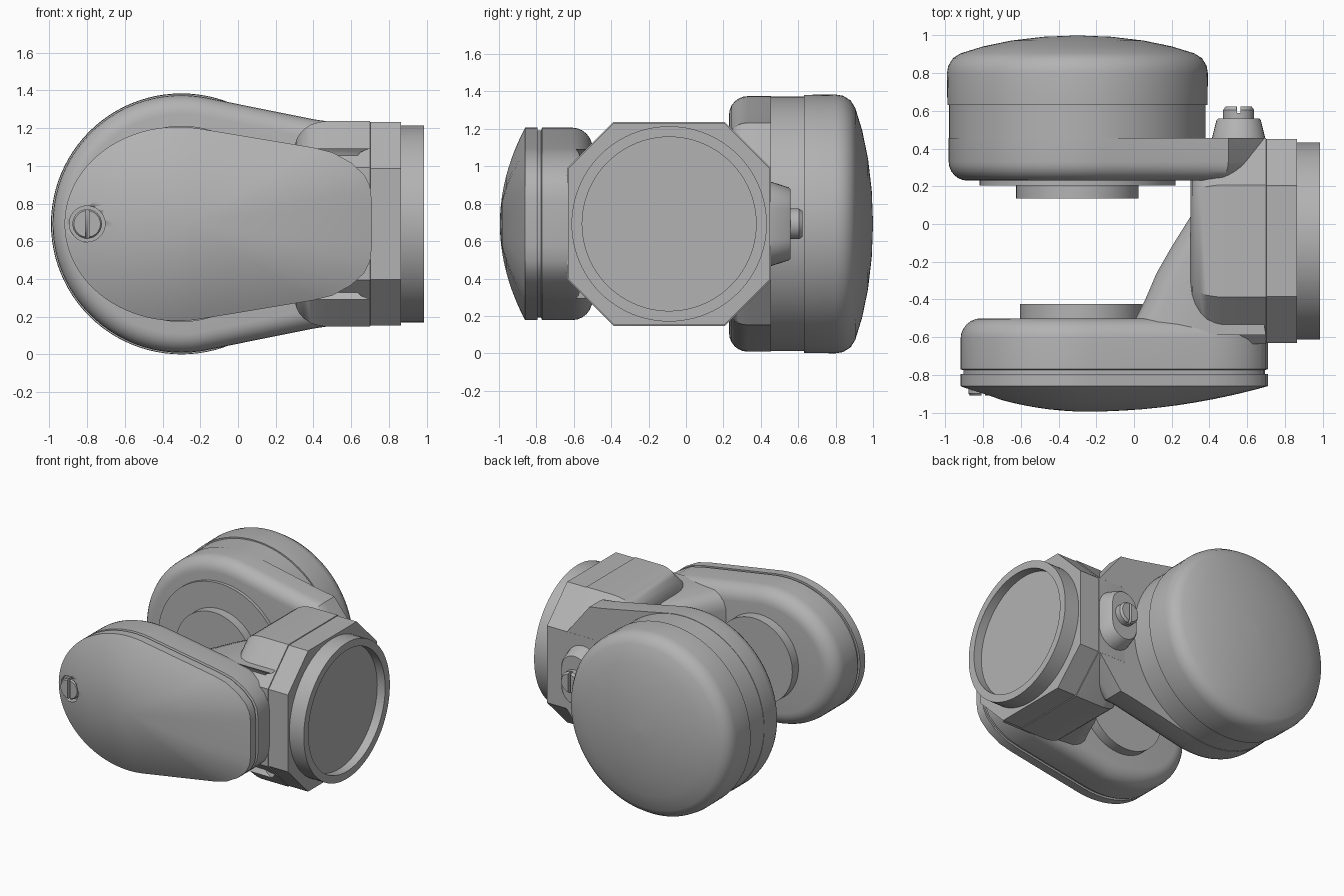
import bpy, bmesh, math
from mathutils import Vector

if "Cube" in bpy.data.objects:
    bpy.data.objects.remove(bpy.data.objects["Cube"])

CZ = 0.692          # height of the main axis
DRUM_X = -0.3       # drum axis
HUB_Y = -0.09       # hub axis

grey = bpy.data.materials.new("plain grey")
grey.use_nodes = True
COLOUR = (0.45, 0.45, 0.45, 1)
grey.diffuse_color = COLOUR
grey.node_tree.nodes["Principled BSDF"].inputs["Base Color"].default_value = COLOUR


def loft(name, rings):
    """Skin a list of equal-length point rings and cap both ends."""
    bm = bmesh.new()
    rows = [[bm.verts.new(p) for p in ring] for ring in rings]
    n = len(rows[0])
    for a, b in zip(rows, rows[1:]):
        for i in range(n):
            j = (i + 1) % n
            bm.faces.new((a[i], a[j], b[j], b[i]))
    bm.faces.new(rows[0])
    bm.faces.new(rows[-1])
    bmesh.ops.recalc_face_normals(bm, faces=bm.faces)
    me = bpy.data.meshes.new(name)
    bm.to_mesh(me)
    bm.free()
    me.shade_smooth()
    me.set_sharp_from_angle(angle=math.radians(32))
    me.materials.append(grey)
    ob = bpy.data.objects.new(name, me)
    bpy.context.collection.objects.link(ob)
    return ob


def along_y(outline, y):
    return [(p[0], y, p[1]) for p in outline]


def circle(cx, cz, r, n=96):
    return [(cx + r * math.cos(math.tau * i / n), cz + r * math.sin(math.tau * i / n))
            for i in range(n)]


def lathe_y(name, cx, profile, cz=CZ, n=96):
    return loft(name, [along_y(circle(cx, cz, max(r, 0.002), n), y) for r, y in profile])


def inset(outline, d):
    """Move every point of a counter-clockwise outline inwards."""
    pts = [Vector(p) for p in outline]
    out = []
    for i, p in enumerate(pts):
        t = (pts[(i + 1) % len(pts)] - pts[i - 1]).normalized()
        out.append(p + Vector((-t.y, t.x)) * d)
    return out


def rounded_start(outline, y, r, sign):
    """Rings for a rounded edge that starts at y and grows along sign."""
    rings = []
    for k in range(7):
        a = k / 6 * math.pi / 2
        rings.append(along_y(inset(outline, r * (1 - math.sin(a))),
                             y + sign * r * (1 - math.cos(a))))
    return rings


def teardrop(cx, rx, rz, start, tail, n=48):
    """Round left end plus a tail given by its upper half, mirrored in z."""
    pts = [(x, CZ - h) for x, h in reversed(tail)]
    pts = [(x, CZ + h) for x, h in tail[::-1]]
    for i in range(n + 1):
        a = start + (math.tau - 2 * start) * i / n
        pts.append((cx + rx * math.cos(a), CZ + rz * math.sin(a)))
    return pts + [(x, CZ - h) for x, h in tail]


def boolean_cut(target, cutter):
    mod = target.modifiers.new("cut", 'BOOLEAN')
    mod.operation = 'DIFFERENCE'
    mod.solver = 'EXACT'
    mod.object = cutter
    cutter.hide_render = True
    cutter.hide_viewport = True
    cutter.display_type = 'WIRE'


# Rear drum: body and domed cover
lathe_y("rear_drum_body", DRUM_X, [(0.6, 0.3), (0.68, 0.32), (0.68, 0.64)])
lathe_y("rear_drum_cover", DRUM_X,
        [(0.69, 0.63), (0.692, 0.8), (0.685, 0.84), (0.66, 0.88), (0.62, 0.905),
         (0.5, 0.942), (0.35, 0.973), (0.18, 0.993), (0, 1.0)])

# Rear arm: teardrop plate with a rounded inner edge
rear = teardrop(DRUM_X, 0.683, 0.683, math.radians(77),
                [(0.1, 0.615), (0.4, 0.555), (0.5, 0.54), (0.69, 0.3)])
loft("rear_arm", rounded_start(rear, 0.23, 0.1, 1) + [along_y(rear, 0.455)])
lathe_y("rear_pad", DRUM_X, [(0.52, 0.26), (0.52, 0.205)])
lathe_y("rear_boss", DRUM_X, [(0.325, 0.22), (0.325, 0.135)])

# Front arm: teardrop body, groove and domed cover
front = teardrop(-0.32, 0.6, 0.515, math.radians(80),
                 [(0.1, 0.455), (0.4, 0.405), (0.5, 0.38), (0.6, 0.325),
                  (0.67, 0.26), (0.7, 0.2), (0.71, 0.12)])
loft("front_arm", rounded_start(front, -0.5, 0.11, -1)
     + [along_y(front, -0.77), along_y(inset(front, 0.015), -0.775),
        along_y(inset(front, 0.015), -0.81)])


def dome_ring(s):
    c = Vector((-0.25, CZ))
    return along_y([c + (Vector(p) - c) * s for p in front], -0.86 - 0.135 * (1 - s * s))


cover = loft("front_cover", [along_y(front, -0.795)]
             + [dome_ring(s) for s in (1, 0.95, 0.88, 0.8, 0.7, 0.6, 0.5, 0.4, 0.3, 0.2, 0.1, 0.01)])
lathe_y("front_boss", -0.28, [(0.325, -0.52), (0.325, -0.425)])

# Slotted screw sunk into the front cover
SCREW_X = -0.8
boolean_cut(cover, lathe_y("screw_hole_cutter", SCREW_X, [(0.095, -0.85), (0.095, -1.1)], n=40))
screw = lathe_y("front_screw", SCREW_X, [(0.078, -0.82), (0.078, -0.9), (0.07, -0.91)], n=40)


def slot_cutter(name, x, y0, y1):
    box = [(x - 0.01, CZ - 0.1), (x + 0.01, CZ - 0.1), (x + 0.01, CZ + 0.1), (x - 0.01, CZ + 0.1)]
    return loft(name, [along_y(box, y0), along_y(box, y1)])


boolean_cut(screw, slot_cutter("front_slot_cutter", SCREW_X, -0.88, -1.0))

# Hub: chamfered square block with a rounded inner end
A, B = 0.54, 0.295
octagon = [(A, -B), (A, B), (B, A), (-B, A), (-A, B), (-A, -B), (-B, -A), (B, -A)]


def hub_ring(x, s):
    return [(x, HUB_Y + y * s, CZ + z * s) for y, z in octagon]


loft("hub", [hub_ring(x, s) for x, s in
             ((0.3, 0.74), (0.308, 0.82), (0.325, 0.88), (0.35, 0.93), (0.385, 0.975),
              (0.43, 1.0), (0.47, 1.01), (0.7, 1.01), (0.702, 1.0), (0.865, 1.0))])


# Hub collar with a recessed face
def collar_ring(x, r):
    return [(x, HUB_Y + u, CZ + v) for u, v in circle(0, 0, r)]


loft("hub_collar", [collar_ring(x, r) for x, r in
                    ((0.84, 0.522), (0.987, 0.522), (0.987, 0.465), (0.92, 0.465))])

# Web joining the hub to the front arm, narrower towards the arm
web = [(0.0, -0.52), (0.06, -0.4), (0.12, -0.26), (0.2, -0.12), (0.3, 0.04),
       (0.5, 0.04), (0.6, -0.56), (0.2, -0.56)]
layers = []
for h, d in ((-0.4, 0.1), (-0.38, 0.05), (-0.34, 0.015), (-0.28, 0),
             (0.28, 0), (0.34, 0.015), (0.38, 0.05), (0.4, 0.1)):
    layers.append([(x + d, y - d * 0.3, CZ + h) for x, y in web])
loft("hub_web", layers)


# Tapered rear mount with a slotted knob
def obround(w, h, n=16):
    pts = []
    for side in (1, -1):
        for i in range(n + 1):
            a = math.pi * i / n
            pts.append((0.555 + side * w * math.cos(a),
                        CZ + side * (h - w + w * math.sin(a))))
    return pts


loft("knob_mount", [along_y(obround(0.145, 0.23), 0.44), along_y(obround(0.118, 0.195), 0.55),
                    along_y(obround(0.108, 0.185), 0.56)])
knob = lathe_y("knob", 0.555, [(0.082, 0.55), (0.082, 0.605), (0.07, 0.622)], n=40)
boolean_cut(knob, slot_cutter("knob_slot_cutter", 0.555, 0.59, 0.7))
